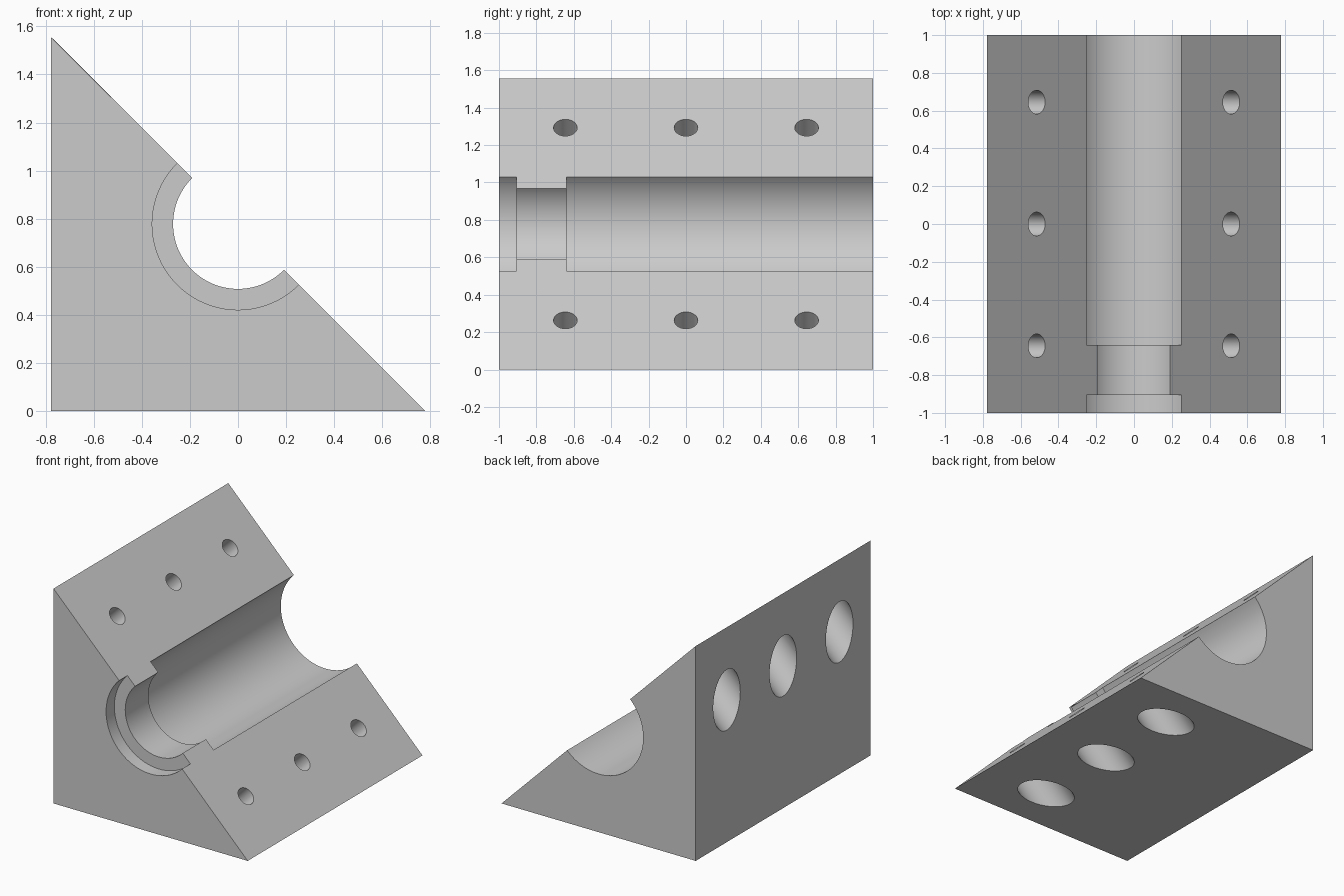
import bpy
from math import pi, radians
from mathutils import Vector

if "Cube" in bpy.data.objects:
    bpy.data.objects.remove(bpy.data.objects["Cube"])

HALF = 0.778           # half the width, also the bore axis height
BORE, LIP = 0.357, 0.27
HOLE, COUNTERBORE = 0.063, 0.155
SEAT_DEPTH = 0.18      # from the sloped face to the counterbore floor

grey = bpy.data.materials.new("plain grey")
grey.use_nodes = True
grey.diffuse_color = (0.6, 0.6, 0.6, 1)
grey.node_tree.nodes["Principled BSDF"].inputs["Base Color"].default_value = grey.diffuse_color

# Triangular block: a right-angled profile extruded along y
profile = [(-HALF, 0), (HALF, 0), (-HALF, 2 * HALF)]
verts = [(x, y, z) for y in (-1, 1) for x, z in profile]
faces = [(0, 1, 2), (5, 4, 3), (0, 3, 4, 1), (1, 4, 5, 2), (2, 5, 3, 0)]
mesh = bpy.data.meshes.new("bearing_block")
mesh.from_pydata(verts, [], faces)
mesh.materials.append(grey)
block = bpy.data.objects.new("bearing_block", mesh)
bpy.context.collection.objects.link(block)


def drill(centre, radius, depth, rotation, sides):
    """Cut a cylinder out of the block."""
    bpy.ops.mesh.primitive_cylinder_add(vertices=sides, radius=radius, depth=depth,
                                        location=centre, rotation=rotation)
    cutter = bpy.context.object
    cutter.name = "drill_cutter"
    cutter.hide_render = True
    cutter.data.materials.append(grey)
    cut = block.modifiers.new("drill", 'BOOLEAN')
    cut.operation, cut.solver, cut.object = 'DIFFERENCE', 'EXACT', cutter
    bpy.context.view_layer.objects.active = block
    bpy.ops.object.modifier_apply(modifier=cut.name)
    bpy.data.objects.remove(cutter)


# Stepped bore: narrow lip, short front recess, long rear seat
for start, end, radius in ((-1.2, 1.2, LIP), (-1.2, -0.905, BORE), (-0.64, 1.2, BORE)):
    drill((0, (start + end) / 2, HALF), radius, end - start, (pi / 2, 0, 0), 96)

# Screw holes square to the slope, counterbored from the outer faces
axis = Vector((1, 0, 1)).normalized()
for side in (-1, 1):
    for y in (-0.645, 0, 0.645):
        point = Vector((side * 0.515, y, HALF - side * 0.515))
        drill(point, HOLE, 1.0, (0, pi / 4, 0), 48)
        drill(point - axis * (SEAT_DEPTH + 0.4), COUNTERBORE, 0.8, (0, pi / 4, 0), 64)

bpy.ops.object.select_all(action='DESELECT')
block.select_set(True)
bpy.context.view_layer.objects.active = block
bpy.ops.object.shade_smooth_by_angle(angle=radians(30))
